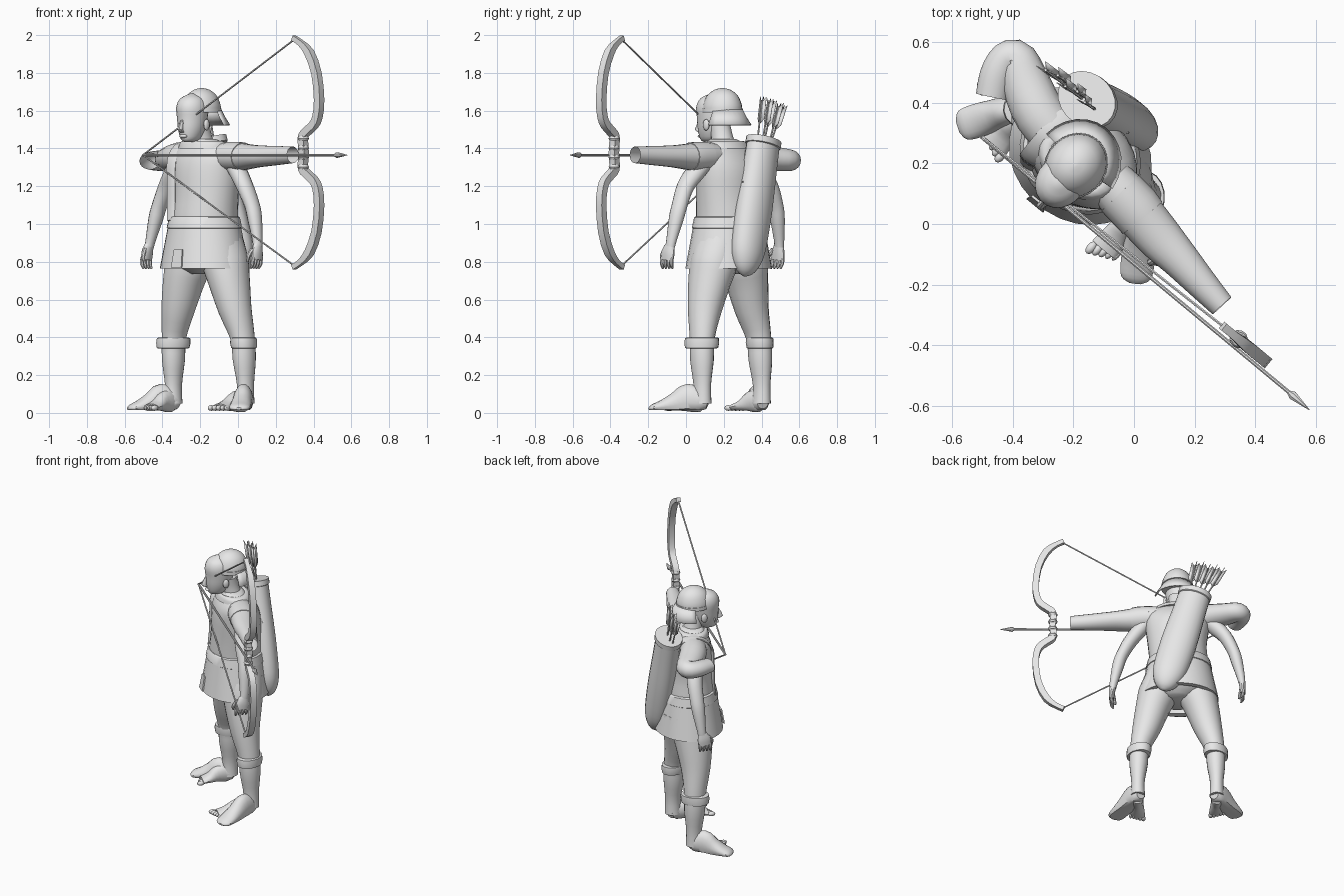
import bpy, bmesh, math
from mathutils import Vector, Matrix

clay = bpy.data.materials.new("light_grey")
clay.diffuse_color = (0.8, 0.8, 0.8, 1)

# The figure is built facing -y, then turned and placed as a whole
PLACE = Matrix.Translation((-0.17, 0.22, 0)) @ Matrix.Rotation(math.radians(-39.5), 4, 'Z')
SIDES = (("right", -1), ("left", 1))


def finish(name, bm, angle=40):
    bmesh.ops.recalc_face_normals(bm, faces=bm.faces)
    for v in bm.verts:
        v.co = PLACE @ v.co
    me = bpy.data.meshes.new(name)
    bm.to_mesh(me)
    bm.free()
    me.materials.append(clay)
    me.shade_smooth()
    me.set_sharp_from_angle(angle=math.radians(angle))
    ob = bpy.data.objects.new(name, me)
    bpy.context.collection.objects.link(ob)
    return ob


def spline(pts, k):
    """Catmull-Rom through rows of numbers, k steps per span."""
    if k < 2:
        return pts
    out = []
    for i in range(len(pts) - 1):
        p0, p1, p2, p3 = (pts[max(i - 1, 0)], pts[i], pts[i + 1], pts[min(i + 2, len(pts) - 1)])
        for j in range(k):
            t = j / k
            out.append([0.5 * (2 * b + (c - a) * t + (2 * a - 5 * b + 4 * c - d) * t * t
                               + (3 * b - a - 3 * c + d) * t ** 3)
                        for a, b, c, d in zip(p0, p1, p2, p3)])
    return out + [list(pts[-1])]


def tube(name, pts, n=16, ref=(1, 0, 0), k=3, caps=(True, True), flat=False, floor=None):
    """Loft of ellipses: rows are x, y, z, radius along ref, radius across."""
    rows = spline([list(p) for p in pts], k)
    cs = [Vector(r[:3]) for r in rows]
    bm, rings = bmesh.new(), []
    for i, r in enumerate(rows):
        t = Vector((0, 0, 1)) if flat else (cs[min(i + 1, len(cs) - 1)] - cs[max(i - 1, 0)]).normalized()
        a = Vector(ref)
        a = (a - t * a.dot(t)).normalized()
        b = t.cross(a)
        ring = []
        for j in range(n):
            w = 2 * math.pi * (j + 0.5) / n
            p = cs[i] + a * max(r[3], .001) * math.cos(w) + b * max(r[4], .001) * math.sin(w)
            if floor is not None:
                p.z = max(p.z, floor)
            ring.append(bm.verts.new(p))
        rings.append(ring)
    for r0, r1 in zip(rings, rings[1:]):
        for j in range(n):
            bm.faces.new((r0[j], r0[(j + 1) % n], r1[(j + 1) % n], r1[j]))
    for ring, cap in ((rings[0], caps[0]), (rings[-1], caps[1])):
        if cap:
            bm.faces.new(ring)
    return finish(name, bm)


def ball(name, c, r):
    bm = bmesh.new()
    bmesh.ops.create_uvsphere(bm, u_segments=14, v_segments=10, radius=1)
    for v in bm.verts:
        v.co = Vector([c[i] + v.co[i] * r[i] for i in range(3)])
    return finish(name, bm)


# Torso, hips, belt, skirt
tube("torso", [(-.01, 0, .9, .19, .16), (-.01, 0, 1.02, .185, .165), (0, 0, 1.15, .185, .155),
               (0, 0, 1.28, .2, .15), (0, -.01, 1.36, .2, .125), (0, -.02, 1.42, .14, .085),
               (0, -.03, 1.45, .075, .065)], 24, flat=True)
tube("hips", [(-.01, .01, .9, .215, .185), (-.01, .01, .81, .225, .185), (0, .02, .77, .17, .15),
              (0, .02, .735, .08, .1)], 24, flat=True)
tube("belt", [(-.01, 0, .975, .203, .178), (-.01, 0, .98, .21, .185),
              (-.01, 0, 1.035, .198, .173), (-.01, 0, 1.04, .188, .168)], 28, k=1, flat=True)
tube("skirt", [(-.01, 0, .98, .205, .18), (-.01, 0, .765, .25, .215), (-.01, 0, .767, .22, .18)],
     28, k=1, flat=True, caps=(False, False))
tube("front_flap", [(-.02, -.204, .865, .04, .006), (-.02, -.22, .77, .05, .006)], 4, k=1)
tube("collar", [(0, -.015, 1.40, .15, .115), (0, -.02, 1.43, .14, .1),
                (0, -.025, 1.44, .11, .085), (0, -.025, 1.43, .09, .07)], 24, flat=True)

# Neck and head
tube("neck", [(0, -.02, 1.40, .068, .065), (0, -.04, 1.47, .055, .06), (0, -.06, 1.54, .055, .06)], flat=True)
tube("head", [(-.005, -.135, 1.435, .02, .03), (-.005, -.123, 1.45, .045, .058), (-.005, -.112, 1.5, .066, .08),
              (-.005, -.107, 1.56, .076, .088), (-.005, -.107, 1.62, .08, .092), (-.005, -.107, 1.665, .06, .068),
              (-.005, -.107, 1.69, .012, .015)], 20, flat=True)
tube("nose", [(-.005, -.192, 1.55, .008, .008), (-.005, -.207, 1.5, .014, .018), (-.005, -.19, 1.485, .012, .01)],
     8, k=2, flat=True)
ball("lips", (-.005, -.184, 1.465), (.025, .014, .01))
for side, s in SIDES:
    ball(side + "_ear", (s * .075, -.085, 1.525), (.012, .02, .03))

# Helmet dome, rim and flared neck guard
tube("helmet", [(0, -.035, 1.59, .097, .108), (0, -.035, 1.63, .096, .107), (0, -.035, 1.68, .075, .085),
                (0, -.035, 1.71, .04, .046), (0, -.035, 1.72, .004, .005)], 24, flat=True)
tube("helmet_rim", [(0, -.035, 1.59, .09, .1), (0, -.035, 1.59, .102, .113), (0, -.035, 1.612, .101, .112),
                    (0, -.035, 1.612, .09, .1)], 24, k=1, flat=True)
bm = bmesh.new()
prev = None
for i in range(13):
    w = math.radians(5 + 170 * i / 12)
    col = [bm.verts.new((r * math.cos(w), -.03 + (r + .012) * math.sin(w), z))
           for r, z in ((.097, 1.605), (.118, 1.565), (.143, 1.525))]
    if prev:
        for j in range(2):
            bm.faces.new((prev[j], col[j], col[j + 1], prev[j + 1]))
    prev = col
guard = finish("neck_guard", bm)
guard.modifiers.new("thickness", 'SOLIDIFY').thickness = .008

for side, s in SIDES:
    # Trousered leg, cuff, splayed boot, bare foot with toes
    tube(side + "_leg", [(s * .1, .01, .92, .1, .13), (s * .125, .01, .8, .12, .13),
                         (s * .155, .005, .7, .108, .118), (s * .195, .005, .55, .088, .093),
                         (s * .235, .02, .4, .062, .07), (s * .243, .025, .28, .058, .066),
                         (s * .247, .03, .15, .042, .05), (s * .247, .03, .05, .045, .052)], 18)
    out = Vector((s * .54, -.842, 0))
    tube(side + "_cuff", [(s * .243, .022, .34, .07, .055), (s * .243, .022, .343, .088, .068),
                          (s * .241, .022, .37, .093, .072), (s * .24, .022, .397, .09, .07),
                          (s * .24, .022, .4, .07, .055)], 18, ref=out, k=1, flat=True)
    heel = Vector((s * .235, .045, 0))
    boot = []
    for d, z, h, w in ((-.01, .05, .03, .03), (.02, .06, .06, .045), (.08, .07, .085, .05),
                       (.14, .05, .06, .053), (.2, .035, .034, .057), (.245, .025, .02, .05), (.262, .022, .006, .02)):
        p = heel + out * d * (1.1 + .06 * s)
        boot.append((p.x, p.y, z, h, w))
    tube(side + "_boot", boot, 16, ref=(0, 0, 1), floor=.015)
    f = .9 + .1 * s  # the right bare foot sits further back
    tube(side + "_bare_foot", [(s * .25, .05, .045, .02, .02), (s * .25, .02, .06, .06, .038),
                               (s * .25, -.06 * f, .06, .055, .037), (s * .25, -.13 * f, .04, .03, .045),
                               (s * .25, -.19 * f, .03, .018, .05)], 14, ref=(0, 0, 1), floor=.005)
    for i in range(5):
        ball(f"{side}_toe_{i + 1}", (s * (.212 + .02 * i), -.212 * f + .009 * i, .026),
             (.015 - .0012 * i, .024, .015))

    # Hanging arm, hand and fingers; the shoulders are slightly twisted
    o = -.04 * s
    tube(side + "_lowered_arm", [(s * .16, 0, 1.36, .045, .055), (s * .235, o * .5, 1.28, .047, .055),
                                 (s * .3, o, 1.2, .043, .05), (s * .35, o, 1.1, .038, .045),
                                 (s * .372, o - .005, 1.03, .037, .042), (s * .398, o - .015, .92, .026, .03),
                                 (s * .405, o - .02, .88, .022, .028)], 14)
    tube(side + "_hand", [(s * .405, o - .02, .89, .02, .028), (s * .41, o - .03, .85, .02, .042),
                          (s * .412, o - .035, .81, .016, .042)], 12)
    for i in range(4):
        y = o - .068 + .022 * i
        tube(f"{side}_finger_{i + 1}", [(s * .412, y, .825, .011, .011), (s * .412, y - .004, .79, .011, .011),
                                        (s * .4, y - .005, .765, .006, .006)], 8, k=2)
    tube(side + "_thumb", [(s * .402, o - .06, .865, .012, .012), (s * .394, o - .085, .83, .012, .012),
                           (s * .387, o - .083, .8, .007, .007)], 8, k=2)

# Raised sleeves: one straight along the bow, one folded back at the elbow, both open ended
tube("bow_arm", [(.12, -.005, 1.36, .07, .08), (.2, -.015, 1.358, .077, .085), (.29, -.03, 1.356, .07, .08),
                 (.38, -.045, 1.358, .06, .074), (.46, -.055, 1.36, .055, .064),
                 (.56, -.07, 1.363, .05, .053), (.667, -.085, 1.366, .044, .042)], 18,
     ref=(0, 0, 1), caps=(True, False))
tube("bow_sleeve", [(.17, -.012, 1.358, .078, .086), (.24, -.02, 1.357, .079, .087), (.28, -.028, 1.356, .075, .084),
                    (.28, -.028, 1.356, .065, .07)], 18, ref=(0, 0, 1), k=1)
tube("string_arm", [(-.1, 0, 1.36, .075, .08), (-.2, .02, 1.357, .075, .085), (-.3, .07, 1.345, .066, .08),
                    (-.37, .112, 1.338, .058, .065), (-.4, .09, 1.335, .054, .058),
                    (-.39, .03, 1.335, .05, .058), (-.358, -.036, 1.333, .044, .054)],
     18, ref=(0, 0, 1), caps=(True, False))

# Recurve bow, mirrored about its grip
MID = 1.378
half = [(.782, .0), (.776, .07), (.788, .1), (.85, .145), (.877, .19), (.888, .28),
        (.87, .42), (.82, .53), (.76, .582), (.712, .606)]
limb = [(x, -.135, MID + z, .028 - .008 * (z > .55), .028 - .008 * (z > .55)) for x, z in half]
path = [(x, y, 2 * MID - z, a, b) for x, y, z, a, b in reversed(limb[1:])] + limb
tube("bow", path, 4, ref=(0, 1, 0), k=2)
for i in range(4):
    z = MID - .075 + .05 * i
    tube(f"grip_wrap_{i + 1}", [(.78, -.135, z - .012, .024, .024), (.78, -.135, z, .03, .03),
                                (.78, -.135, z + .012, .024, .024)], 12, k=1)

# String and nocked arrow
NOCK = (-.3, -.16, 1.365)
for nm, z in (("upper", MID + .6), ("lower", MID - .6)):
    tube(nm + "_string", [(.72, -.135, z, .005, .005), NOCK + (.005, .005)], 6, ref=(0, 1, 0), k=1)
tube("arrow_shaft", [NOCK + (.007, .007), (1.04, -.165, 1.365, .007, .007)], 8, ref=(0, 0, 1), k=1)
tube("arrow_head", [(1.02, -.165, 1.365, .008, .008), (1.035, -.165, 1.365, .016, .016),
                    (1.11, -.167, 1.365, .001, .001)], 8, ref=(0, 0, 1), k=1)

# Quiver slung across the back, with a hollow mouth
top, low = Vector((-.11, .157, 1.44)), Vector((.09, .19, .725))
prof = [(1, .012, .01), (.97, .05, .04), (.9, .085, .066), (.78, .108, .08), (.5, .114, .084), (.2, .105, .08), (0, .1, .078)]
tube("quiver", [tuple(top.lerp(low, t)) + (a, b) for t, a, b in prof], 20, caps=(True, False))
tube("quiver_rim", [tuple(top.lerp(low, t)) + (a, a - .02) for t, a in
                    ((.04, .1), (.035, .106), (-.01, .106), (-.01, .096), (.3, .092))], 20, k=1)

# Spare arrows fanned out, each with a broad swept feather plate
for i in range(5):
    base = Vector((-.06 - .026 * i, .15 + .012 * (i % 2), 1.40))
    tip = Vector((-.11 - .042 * i, .145 + .012 * (i % 2), 1.655 - .011 * i))
    axis = (tip - base).normalized()
    tube(f"spare_shaft_{i + 1}", [tuple(base - axis * .2) + (.005, .005), tuple(tip) + (.005, .005)], 6, k=1)
    for j, w in enumerate((.3, .3 + math.pi, 1.9)):
        v = Vector((math.cos(w), math.sin(w), 0)) * .024
        bm = bmesh.new()
        bm.faces.new([bm.verts.new(p) for p in (tip - axis * .13, tip - axis * .1 + v,
                                                tip + axis * .02 + v, tip - axis * .01)])
        finish(f"feather_{i + 1}_{j + 1}", bm).modifiers.new("thickness", 'SOLIDIFY').thickness = .003

# Shoulder strap holding the quiver
tube("strap", [(.04, .16, 1.2, .04, .008), (-.06, .145, 1.32, .04, .008), (-.115, .09, 1.40, .04, .008),
               (-.13, -.02, 1.43, .04, .008), (-.135, -.11, 1.36, .035, .008), (-.135, -.125, 1.25, .03, .008),
               (-.13, -.128, 1.12, .03, .008), (-.12, -.14, 1.02, .03, .008)], 8)
